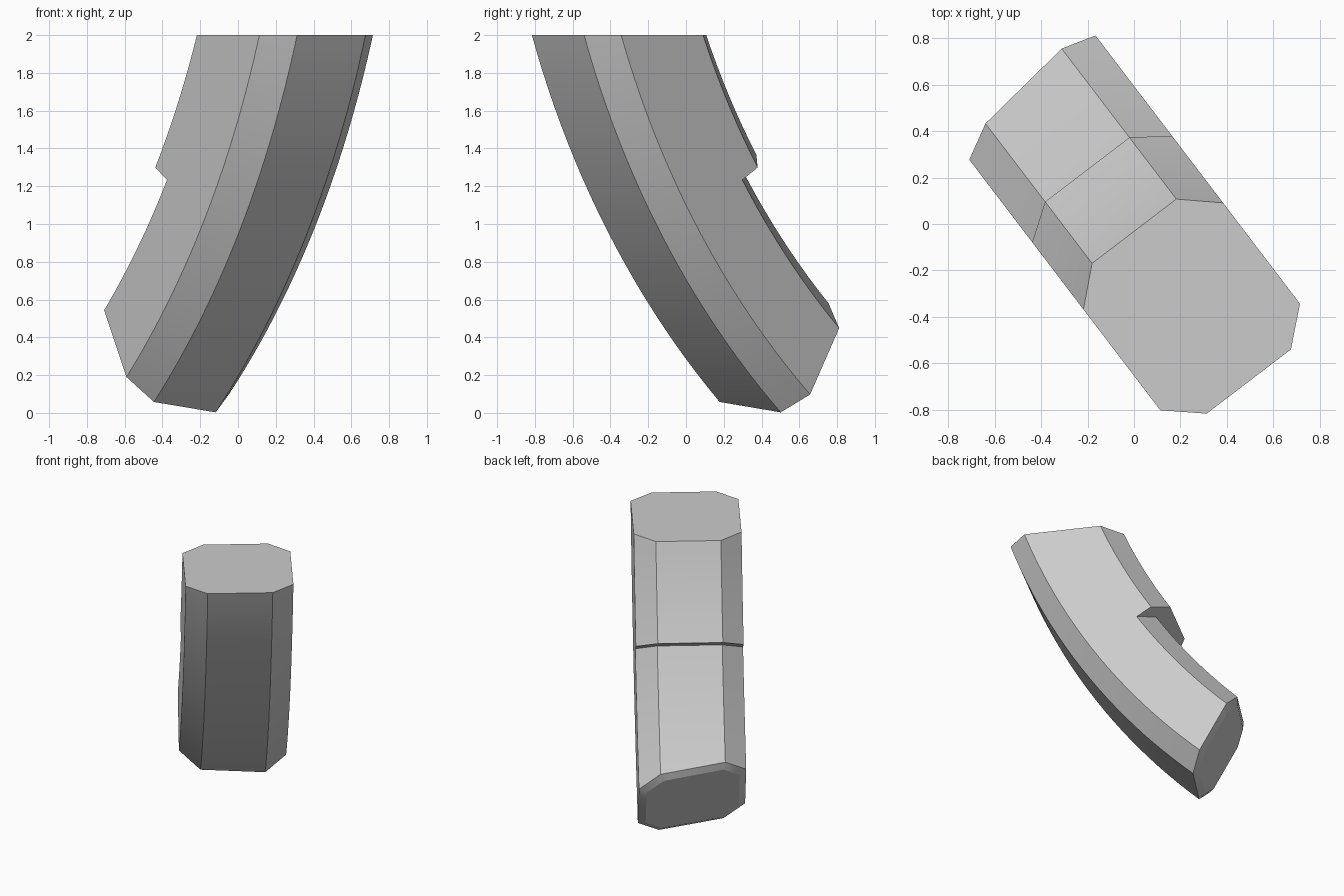
import bpy, bmesh
from math import cos, sin, radians
from mathutils import Vector

cube = bpy.data.objects.get("Cube")
if cube:
    bpy.data.objects.remove(cube, do_unlink=True)

# Body frame: U runs backwards along the bend, V runs across it
U = Vector((-0.606, 0.795, 0))
V = Vector((0.795, 0.606, 0))
Z = Vector((0, 0, 1))
CENTRE_U, CENTRE_Z = 3.78, 3.60      # centre of the bend
V_MID, HALF, FLAT, CHAMFER = -0.018, 0.378, 0.228, 0.125
R_OUT, R_UPPER, R_LOWER = 4.888, 4.128, 4.25
START, STEP, END = 15, 32.75, 55     # sweep angles in degrees


def ring(bm, angle, r_in):
    """One chamfered section of the body, square to the bend."""
    a = radians(angle)
    half = [(R_OUT, FLAT), (R_OUT - CHAMFER, HALF), (r_in + CHAMFER, HALF), (r_in, FLAT)]
    section = half + [(r, -v) for r, v in reversed(half)]
    return [bm.verts.new(U * (CENTRE_U - r * cos(a)) + V * (V_MID + v)
                         + Z * (CENTRE_Z - r * sin(a))) for r, v in section]


def bridge(bm, a, b, sides=range(8)):
    for i in sides:
        j = (i + 1) % 8
        bm.faces.new((a[i], a[j], b[j], b[i]))


def sweep(bm, start, end, r_in, steps):
    rings = [ring(bm, start + (end - start) * i / steps, r_in) for i in range(steps + 1)]
    for a, b in zip(rings, rings[1:]):
        bridge(bm, a, b)
    return rings


def trim(bm, point, normal):
    """Cut off everything beyond a plane and cap the opening."""
    geom = bm.verts[:] + bm.edges[:] + bm.faces[:]
    cut = bmesh.ops.bisect_plane(bm, geom=geom, plane_co=point, plane_no=normal,
                                 clear_outer=True)["geom_cut"]
    edges = [e for e in cut if isinstance(e, bmesh.types.BMEdge)]
    return bmesh.ops.edgeloop_fill(bm, edges=edges)["faces"]


bm = bmesh.new()
# Thick upper and thin lower lengths, joined by the ledge on the inner side
upper = sweep(bm, START, STEP, R_UPPER, 14)
lower = sweep(bm, STEP, END, R_LOWER, 18)
bridge(bm, upper[-1], lower[0], (2, 3, 4))
bmesh.ops.remove_doubles(bm, verts=bm.verts[:], dist=0.0005)

# Level top and slanted lower end
trim(bm, Z * 2, Z)
end_cap = trim(bm, U * 0.428, U - V * 0.196 - Z * 0.55)
bmesh.ops.recalc_face_normals(bm, faces=bm.faces[:])

# Bevelled rim around the lower end
bmesh.ops.inset_region(bm, faces=end_cap, thickness=0.05, depth=0.025, use_even_offset=True)
bmesh.ops.recalc_face_normals(bm, faces=bm.faces[:])

mesh = bpy.data.meshes.new("curved_body")
bm.to_mesh(mesh)
bm.free()
body = bpy.data.objects.new("curved_body", mesh)
bpy.context.collection.objects.link(body)

# Plain grey
grey = bpy.data.materials.new("light_grey")
grey.use_nodes = True
colour = (0.6, 0.6, 0.6, 1)
grey.diffuse_color = colour
grey.node_tree.nodes["Principled BSDF"].inputs["Base Color"].default_value = colour
mesh.materials.append(grey)

bpy.ops.object.select_all(action='DESELECT')
body.select_set(True)
bpy.context.view_layer.objects.active = body
bpy.ops.object.shade_smooth_by_angle(angle=radians(25))
